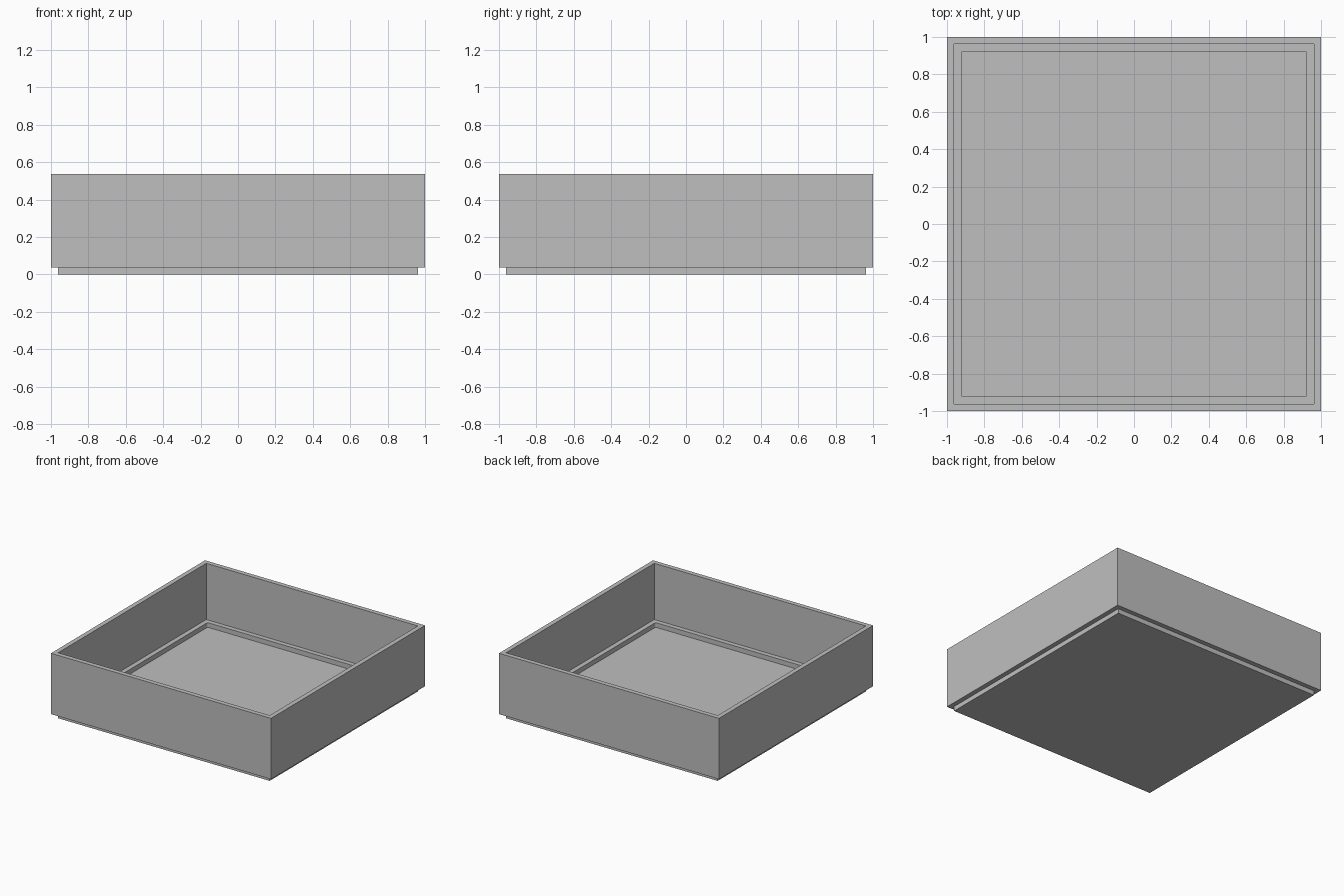
import bpy, bmesh

cube = bpy.data.objects.get("Cube")
if cube:
    bpy.data.objects.remove(cube, do_unlink=True)

# Plain grey finish
grey = bpy.data.materials.new("plain grey")
grey.use_nodes = True
colour = (0.52, 0.52, 0.52, 1)
grey.diffuse_color = colour
grey.node_tree.nodes["Principled BSDF"].inputs["Base Color"].default_value = colour

T = 1 / 26            # wall thickness, also the step of every lip
HEIGHT = 14 * T
CORNER = 0.01         # rounding of the floor recess corners


def square_ring(bm, half, z):
    return [bm.verts.new((half * sx, half * sy, z))
            for sx, sy in ((-1, -1), (1, -1), (1, 1), (-1, 1))]


# Section from the underside, up the outside, over the rim and down to the floor
section = [
    (1 - T, 0), (1 - T, T),            # stacking foot
    (1, T), (1, HEIGHT),               # outer wall
    (1 - T, HEIGHT), (1 - T, 2 * T),   # rim and inner wall
    (1 - 2 * T, 2 * T), (1 - 2 * T, T) # ledge and floor recess
]

bm = bmesh.new()
rings = [square_ring(bm, half, z) for half, z in section]
for low, high in zip(rings, rings[1:]):
    for i in range(4):
        j = (i + 1) % 4
        bm.faces.new((low[i], low[j], high[j], high[i]))
bm.faces.new(rings[0][::-1])   # underside
bm.faces.new(rings[-1])        # floor

# Round the upright corners of the floor recess
corners = [bm.edges.get((a, b)) for a, b in zip(rings[-2], rings[-1])]
bmesh.ops.bevel(bm, geom=corners, offset=CORNER, segments=4,
                profile=0.5, affect='EDGES')
bmesh.ops.recalc_face_normals(bm, faces=bm.faces)

mesh = bpy.data.meshes.new("open_tray")
bm.to_mesh(mesh)
bm.free()
mesh.materials.append(grey)
tray = bpy.data.objects.new("open_tray", mesh)
bpy.context.collection.objects.link(tray)
